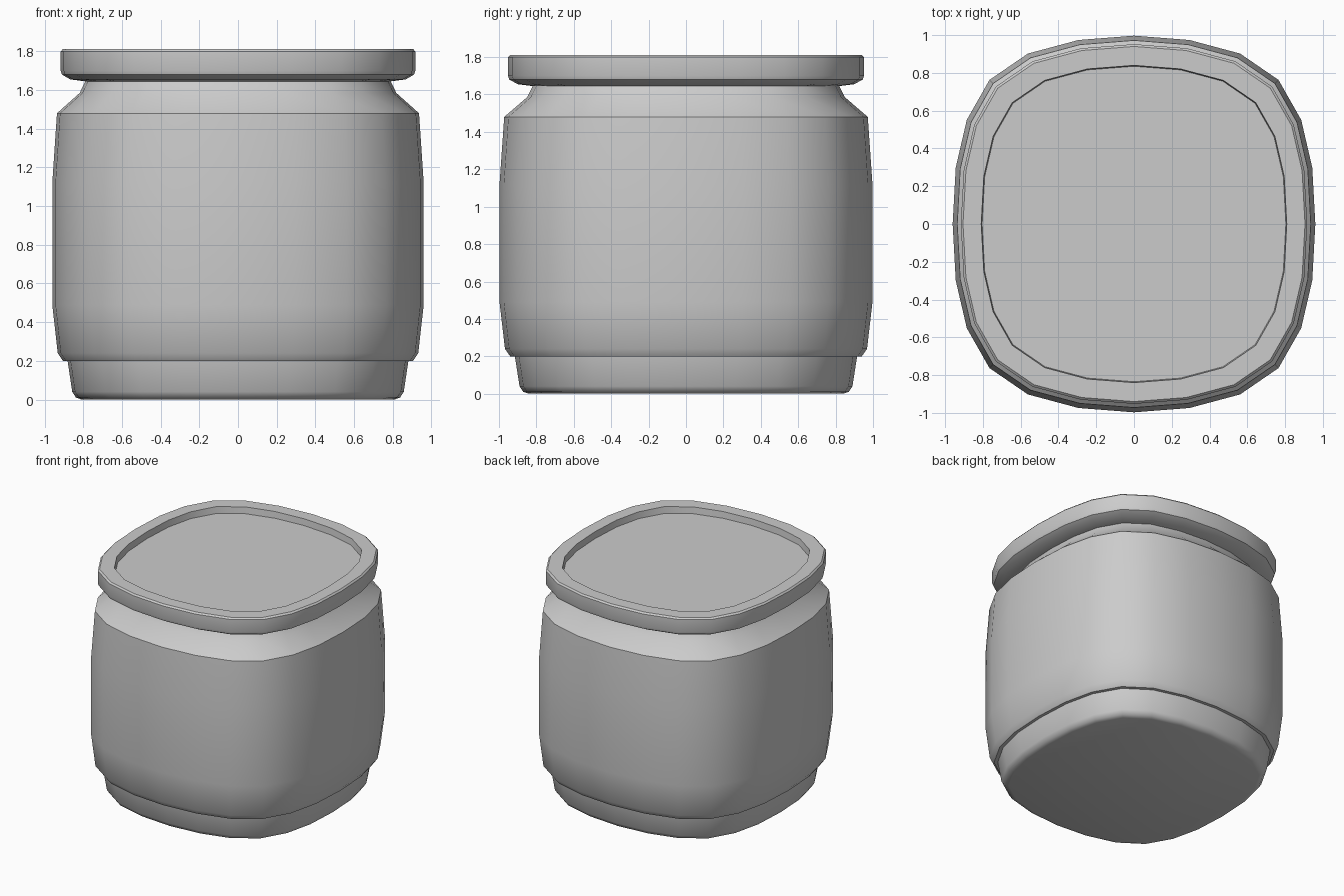
import bpy
import bmesh
import math

cube = bpy.data.objects.get("Cube")
if cube:
    bpy.data.objects.remove(cube, do_unlink=True)

grey = bpy.data.materials.new("plain grey")
grey.use_nodes = True
colour = (0.6, 0.6, 0.6, 1)
grey.diffuse_color = colour
grey.node_tree.nodes["Principled BSDF"].inputs["Base Color"].default_value = colour

SIDES = 24
WIDTH = 0.963    # depth is 1, width is slightly narrower
QUARTER = [(0, 1), (0.306, 0.977), (0.585, 0.905), (0.797, 0.765),
           (0.922, 0.553), (0.983, 0.3)]


def outline():
    """Rounded-square loop, mirrored from one quarter."""
    right = QUARTER + [(1, 0)] + [(x, -y) for x, y in QUARTER[:0:-1]]
    return right + [(-x, -y) for x, y in right]


def sweep(name, profile):
    """Stack scaled outlines along (radius, height) points and cap both ends."""
    bm = bmesh.new()
    rings = [[bm.verts.new((x * r * WIDTH, y * r, z)) for x, y in outline()]
             for r, z in profile]
    for low, high in zip(rings, rings[1:]):
        for i in range(SIDES):
            j = (i + 1) % SIDES
            bm.faces.new((low[i], low[j], high[j], high[i]))
    bm.faces.new(rings[0])
    bm.faces.new(rings[-1])
    bmesh.ops.recalc_face_normals(bm, faces=bm.faces)
    mesh = bpy.data.meshes.new(name)
    bm.to_mesh(mesh)
    bm.free()
    mesh.materials.append(grey)
    obj = bpy.data.objects.new(name, mesh)
    bpy.context.collection.objects.link(obj)
    bpy.ops.object.select_all(action="DESELECT")
    obj.select_set(True)
    bpy.context.view_layer.objects.active = obj
    bpy.ops.object.shade_smooth_by_angle(angle=math.radians(40))
    return obj


# One continuous jar: foot, bulging body, shoulder, neck, rim and recessed top
sweep("jar", [
    (0.84, 0), (0.87, 0.01), (0.89, 0.04), (0.915, 0.2),     # foot
    (0.94, 0.2), (0.968, 0.24), (0.997, 0.49),               # lower body
    (0.997, 1.12), (0.972, 1.48),                            # upper body
    (0.85, 1.585), (0.82, 1.645),                            # shoulder, neck
    (0.90, 1.655), (0.945, 1.68), (0.952, 1.70),             # rim underside
    (0.952, 1.80), (0.94, 1.812),                            # rim
    (0.84, 1.812), (0.835, 1.76),                            # recessed top
])
